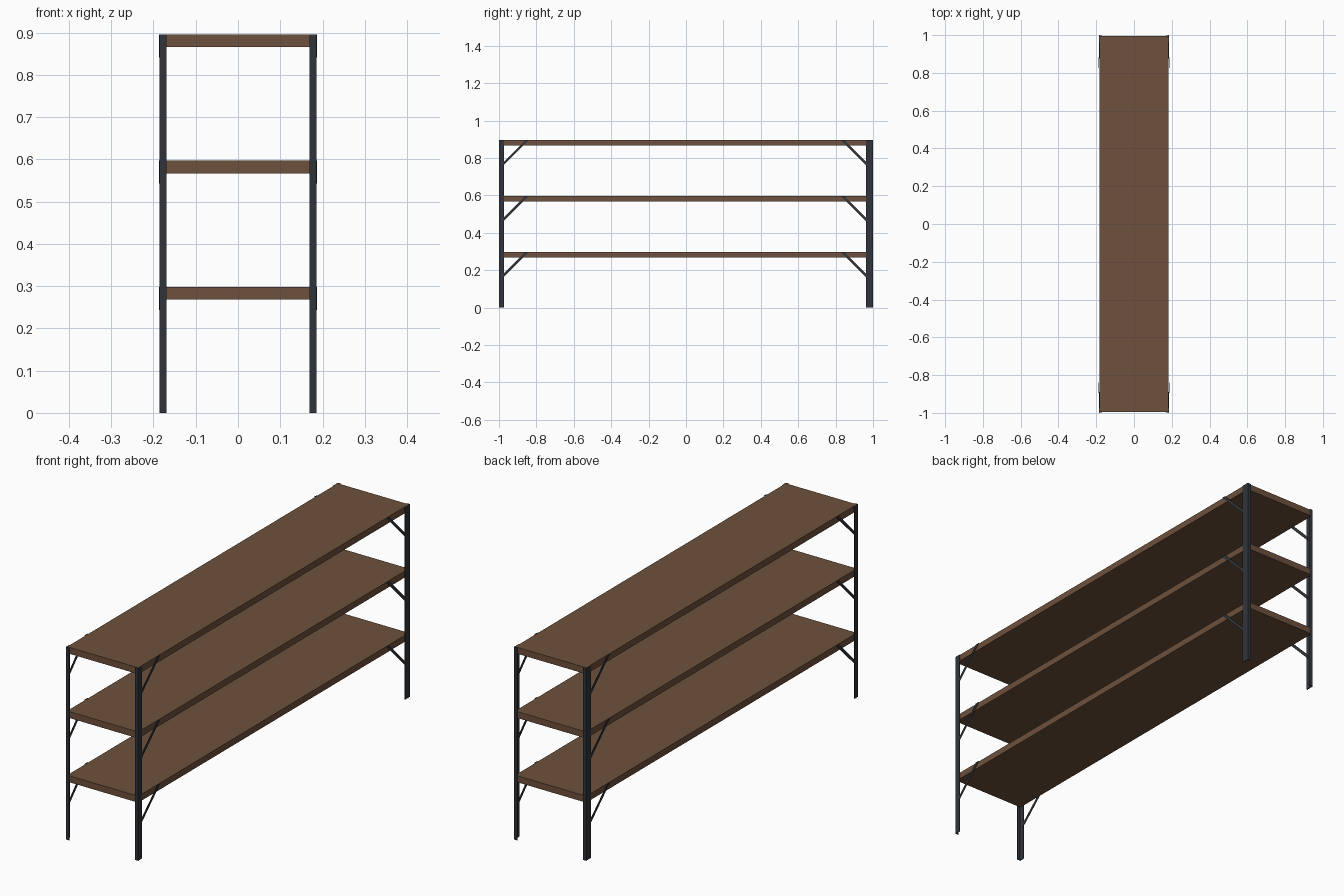
import bpy, bmesh
from mathutils import Vector

if "Cube" in bpy.data.objects:
    bpy.data.objects.remove(bpy.data.objects["Cube"])

X, Y, T = 0.186, 1.0, 0.003          # outer half sizes and steel thickness
TOPS = {"lower": 0.298, "middle": 0.597, "upper": 0.896}


def material(name, rgb):
    m = bpy.data.materials.new(name)
    m.diffuse_color = (*rgb, 1)
    m.use_nodes = True
    m.node_tree.nodes["Principled BSDF"].inputs["Base Color"].default_value = m.diffuse_color
    return m


wood = material("brown_wood", (0.155, 0.082, 0.045))
steel = material("dark_steel", (0.03, 0.036, 0.044))


def prism(name, start, end, mat):
    """Solid between two matching polygons."""
    bm = bmesh.new()
    a = [bm.verts.new(p) for p in start]
    b = [bm.verts.new(p) for p in end]
    bm.faces.new(a)
    bm.faces.new(b)
    n = len(a)
    for i in range(n):
        bm.faces.new((a[i], a[(i + 1) % n], b[(i + 1) % n], b[i]))
    bmesh.ops.recalc_face_normals(bm, faces=bm.faces)
    me = bpy.data.meshes.new(name)
    bm.to_mesh(me)
    bm.free()
    me.materials.append(mat)
    ob = bpy.data.objects.new(name, me)
    bpy.context.collection.objects.link(ob)
    return ob


# Shelf boards
for level, top in TOPS.items():
    sx, sy = X - T, Y - 0.005
    rect = [(-sx, -sy), (sx, -sy), (sx, sy), (-sx, sy)]
    prism(level + "_shelf", [(x, y, top - 0.03) for x, y in rect],
          [(x, y, top) for x, y in rect], wood)

for side, s in (("left", -1), ("right", 1)):
    # the back posts have a wider side flange
    for end, e, w in (("front", -1, 0.027), ("back", 1, 0.037)):
        # Angle-iron post
        fx = 0.017
        prof = [(X, Y), (X - fx, Y), (X - fx, Y - T),
                (X - T, Y - T), (X - T, Y - w), (X, Y - w)]
        prism(f"{end}_{side}_post", [(s * x, e * y, 0) for x, y in prof],
              [(s * x, e * y, 0.896) for x, y in prof], steel)

        # Flat diagonal braces, leaning slightly outward at the top
        for level, top in TOPS.items():
            y0 = Y - w + 0.008                 # lower end behind the flange
            y1 = 0.84 if e < 0 else 0.827      # upper end at the shelf top
            drop = y0 - y1
            prof = [(y0, top - drop, 0.0), (y0, top - drop + 0.018, 0.0),
                    (y1 + 0.018, top, 1.0), (y1, top, 1.0)]
            outer = [Vector((s * (0.1845 + 0.003 * t), e * y, z)) for y, z, t in prof]
            inner = [p - Vector((s * 0.0025, 0, 0)) for p in outer]
            prism(f"{level}_{end}_{side}_brace", outer, inner, steel)
